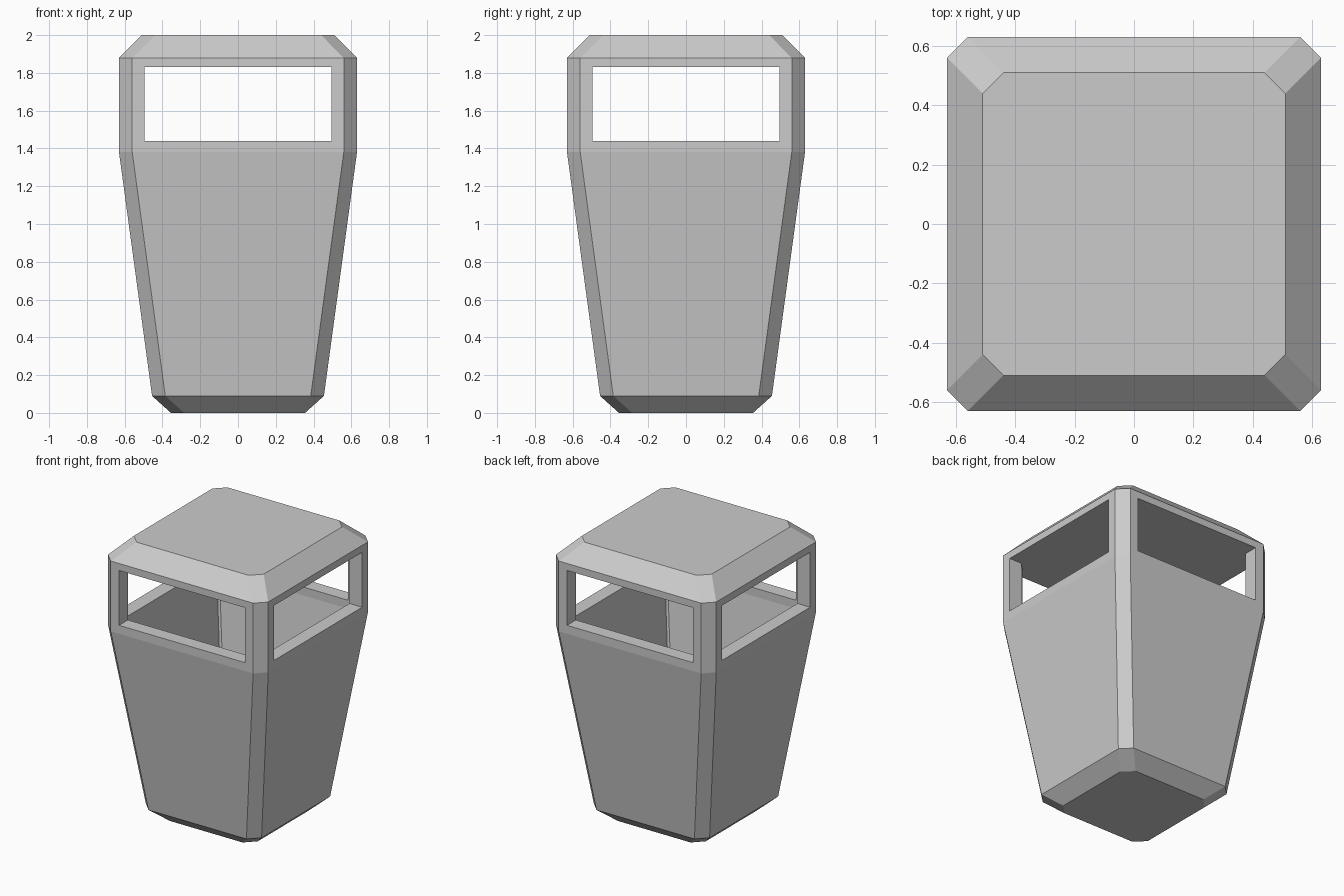
import bpy, bmesh

if "Cube" in bpy.data.objects:
    bpy.data.objects.remove(bpy.data.objects["Cube"])


def chamfered_loft(name, levels):
    """Closed solid through square rings with cut corners: (z, half width, corner cut)."""
    bm = bmesh.new()
    rings = []
    for z, h, c in levels:
        f = h - c
        pts = [(f, -h), (h, -f), (h, f), (f, h), (-f, h), (-h, f), (-h, -f), (-f, -h)]
        rings.append([bm.verts.new((x, y, z)) for x, y in pts])
    for a, b in zip(rings, rings[1:]):
        for i in range(8):
            j = (i + 1) % 8
            bm.faces.new((a[i], a[j], b[j], b[i]))
    bm.faces.new(rings[0][::-1])
    bm.faces.new(rings[-1])
    mesh = bpy.data.meshes.new(name)
    bm.to_mesh(mesh)
    bm.free()
    obj = bpy.data.objects.new(name, mesh)
    bpy.context.collection.objects.link(obj)
    return obj


def box(name, size, centre):
    bpy.ops.mesh.primitive_cube_add(size=1, location=centre)
    obj = bpy.context.object
    obj.name = name
    obj.scale = size
    bpy.ops.object.transform_apply(location=True, rotation=False, scale=True)
    return obj


def cut(target, cutter):
    cutter.hide_render = True
    mod = target.modifiers.new("cut", 'BOOLEAN')
    mod.operation = 'DIFFERENCE'
    mod.solver = 'EXACT'
    mod.object = cutter
    bpy.context.view_layer.objects.active = target
    bpy.ops.object.modifier_apply(modifier=mod.name)
    bpy.data.objects.remove(cutter, do_unlink=True)


# Outer shell: bevelled foot, flared body, straight collar, bevelled lid
body = chamfered_loft("bin_body", [
    (0.00, 0.355, 0.07),
    (0.09, 0.455, 0.07),
    (1.38, 0.63, 0.07),
    (1.88, 0.63, 0.07),
    (2.00, 0.51, 0.07),
])

# Hollow interior following the walls down to the inner floor
WINDOW_BOTTOM, WINDOW_TOP = 1.44, 1.83
cut(body, chamfered_loft("cavity_cutter", [
    (0.84, 0.457, 0.012),
    (1.38, 0.53, 0.012),
    (WINDOW_TOP, 0.53, 0.012),
]))

# Openings on all four sides
height = WINDOW_TOP - WINDOW_BOTTOM
middle = (0, 0, (WINDOW_TOP + WINDOW_BOTTOM) / 2)
for size in ((0.99, 2, height), (2, 0.99, height)):
    cut(body, box("window_cutter", size, middle))
